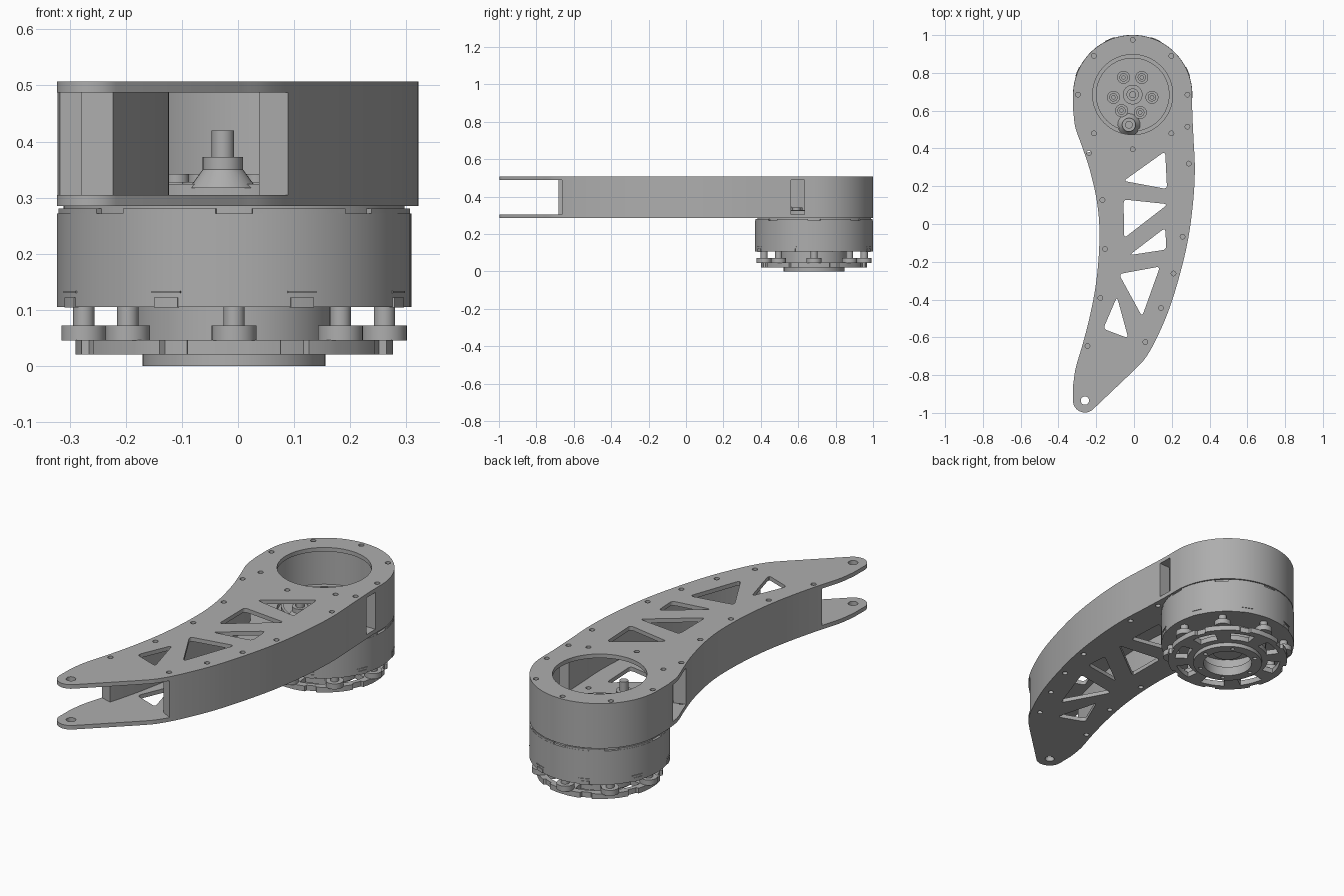
import bpy, bmesh, math
from mathutils import Vector

if "Cube" in bpy.data.objects:
    bpy.data.objects.remove(bpy.data.objects["Cube"], do_unlink=True)

grey = bpy.data.materials.new("machined grey")
grey.use_nodes = True
COLOUR = (0.42, 0.42, 0.42, 1)
grey.diffuse_color = COLOUR
grey.node_tree.nodes["Principled BSDF"].inputs["Base Color"].default_value = COLOUR

HUB = Vector((-0.007, 0.685))      # motor axis
TIP = Vector((-0.26, -0.935))      # pivot at the thin end


def finish(name, mesh):
    mesh.materials.clear()
    mesh.materials.append(grey)
    ob = bpy.data.objects.new(name, mesh)
    bpy.context.collection.objects.link(ob)
    bpy.ops.object.select_all(action='DESELECT')
    ob.select_set(True)
    bpy.context.view_layer.objects.active = ob
    bpy.ops.object.shade_smooth_by_angle(angle=math.radians(30))
    return ob


def slab(name, loops, z0, z1):
    """Extrude a flat shape; loops after the first are holes."""
    cu = bpy.data.curves.new(name, 'CURVE')
    cu.dimensions, cu.fill_mode = '2D', 'BOTH'
    cu.extrude = (z1 - z0) / 2
    for loop in loops:
        sp = cu.splines.new('POLY')
        sp.points.add(len(loop) - 1)
        for p, q in zip(sp.points, loop):
            p.co = (q[0], q[1], 0, 1)
        sp.use_cyclic_u = True
    tmp = bpy.data.objects.new("outline_helper", cu)
    bpy.context.collection.objects.link(tmp)
    dg = bpy.context.evaluated_depsgraph_get()
    mesh = bpy.data.meshes.new_from_object(tmp.evaluated_get(dg))
    bpy.data.objects.remove(tmp)
    bm = bmesh.new()
    bm.from_mesh(mesh)
    bmesh.ops.remove_doubles(bm, verts=bm.verts, dist=1e-5)
    bmesh.ops.recalc_face_normals(bm, faces=bm.faces)
    bmesh.ops.translate(bm, verts=bm.verts, vec=(0, 0, (z0 + z1) / 2))
    bm.to_mesh(mesh)
    bm.free()
    return finish(name, mesh)


def cone(name, c, z0, z1, r0, r1=None, sides=32):
    bm = bmesh.new()
    bmesh.ops.create_cone(bm, cap_ends=True, segments=sides, radius1=r0,
                          radius2=r0 if r1 is None else r1, depth=z1 - z0)
    bmesh.ops.translate(bm, verts=bm.verts, vec=(c[0], c[1], (z0 + z1) / 2))
    mesh = bpy.data.meshes.new(name)
    bm.to_mesh(mesh)
    bm.free()
    return finish(name, mesh)


def polar(c, r, deg):
    a = math.radians(deg)
    return Vector((c[0] + r * math.cos(a), c[1] + r * math.sin(a)))


def arc(c, r, a0, a1, n):
    return [polar(c, r, a0 + (a1 - a0) * i / n) for i in range(n + 1)]


def circle(c, r, n=16):
    return arc(c, r, 0, 360, n)[:-1]


def sector(c, r0, r1, a0, a1, n=8):
    return arc(c, r1, a0, a1, n) + arc(c, r0, a1, a0, n)


def smooth_path(pts, n=12):
    """Catmull-Rom curve through the points."""
    p = [Vector(q) for q in pts]
    p = [2 * p[0] - p[1]] + p + [2 * p[-1] - p[-2]]
    out = []
    for a, b, c, d in zip(p, p[1:], p[2:], p[3:]):
        for i in range(n):
            t = i / n
            out.append(0.5 * (2 * b + (c - a) * t + (2 * a - 5 * b + 4 * c - d) * t * t
                              + (3 * b - a - 3 * c + d) * t ** 3))
    return out + [p[-2]]


def rounded(pts, d=0.022, n=5):
    """Polygon with its corners rounded."""
    p = [Vector(q) for q in pts]
    out = []
    for i, b in enumerate(p):
        s = b + (p[i - 1] - b).normalized() * d
        e = b + (p[(i + 1) % len(p)] - b).normalized() * d
        out += [s.lerp(b, k / n).lerp(b.lerp(e, k / n), k / n) for k in range(n + 1)]
    return out


def wall(name, path, thick=0.06):
    """Upright wall whose outside follows the path, thickened to its left."""
    inner = []
    for i, p in enumerate(path):
        t = (path[min(i + 1, len(path) - 1)] - path[max(i - 1, 0)]).normalized()
        inner.append(p + Vector((-t.y, t.x)) * thick)
    slab(name, [path + inner[::-1]], 0.305, 0.487)


# Arm outline, counter-clockwise from the +x side of the hub
hub_arc = arc(HUB, 0.315, 0, 180, 64)
left = smooth_path([(-0.322, 0.60), (-0.31, 0.51), (-0.275, 0.41), (-0.235, 0.29), (-0.2, 0.14),
                    (-0.184, 0), (-0.186, -0.16), (-0.202, -0.32), (-0.232, -0.48),
                    (-0.27, -0.63), (-0.308, -0.76), (-0.322, -0.85)])
tip_arc = arc(TIP, 0.063, 180, 313, 20)
right = smooth_path([(0, -0.775), (0.06, -0.71), (0.12, -0.605), (0.19, -0.44), (0.25, -0.24),
                     (0.29, -0.06), (0.315, 0.14), (0.322, 0.3), (0.315, 0.45), (0.309, 0.58),
                     (0.308, 0.65)])
outline = hub_arc + left + tip_arc + right

# Lightening cut-outs and bolt holes shared by both plates
cutouts = [rounded(t) for t in (
    [(0.165, 0.385), (0.175, 0.185), (-0.055, 0.228)],
    [(-0.055, 0.13), (0.18, 0.105), (-0.053, -0.075)],
    [(0.165, -0.02), (0.172, -0.135), (-0.025, -0.165)],
    [(-0.08, -0.265), (0.138, -0.225), (0.043, -0.49)],
    [(-0.09, -0.385), (-0.03, -0.605), (-0.163, -0.555)])]
bolts = [polar(HUB, 0.29, 45 * k) for k in range(8)] + [
    (0.283, 0.515), (0.29, 0.32), (0.257, -0.067), (0.209, -0.262), (0.143, -0.445),
    (0.06, -0.625), (-0.238, 0.376), (-0.167, 0.127), (-0.153, -0.132), (-0.178, -0.392),
    (-0.246, -0.646)]
holes = cutouts + [circle(b, 0.0125) for b in bolts] + [circle(TIP, 0.022, 24)]

for name, z in (("lower_plate", 0.285), ("upper_plate", 0.487)):
    slab(name, [outline, circle(HUB, 0.212, 64)] + holes, z, z + 0.02)

# Spacer walls between the plates, with a gap each side of the hub
wall("left_side_wall", [p for p in left if -0.67 < p.y < 0.38])
wall("right_side_wall", [p for p in right if -0.67 < p.y < 0.57])
wall("hub_wall", [p for p in right if p.y > 0.63] + hub_arc + [p for p in left if p.y > 0.55])

# Motor can
cone("motor_can", HUB, 0.105, 0.272, 0.316, sides=96)
cone("motor_collar", HUB, 0.272, 0.285, 0.304, sides=96)
for k in range(8):
    a = 45 * k
    slab("collar_tab", [sector(HUB, 0.3, 0.315, a + 6, a + 39)], 0.271, 0.281)
    slab("can_clip", [sector(HUB, 0.31, 0.319, a + 18.5, a + 26.5)], 0.104, 0.122)
    slab("can_clip_lip", [sector(HUB, 0.31, 0.319, a + 17.5, a + 27.5)], 0.13, 0.134)

# Motor top seen inside the hub
cone("motor_top_disc", HUB, 0.285, 0.318, 0.195, sides=64)
slab("motor_top_rim", [circle(HUB, 0.195, 64), circle(HUB, 0.183, 64)], 0.317, 0.324)
slab("shaft_hub", [circle(HUB, 0.052, 32), circle(HUB, 0.03, 32)], 0.317, 0.335)
cone("shaft", HUB, 0.317, 0.328, 0.018)
for a in (62, 118, 188, 235, 293, 352):
    c = polar(HUB, 0.103, a)
    cone("screw_seat", c, 0.317, 0.328, 0.034)
    slab("screw_head", [circle(c, 0.022, 24), circle(c, 0.01, 6)], 0.327, 0.342)
post = (-0.027, 0.525)
cone("cable_post_foot", post, 0.317, 0.35, 0.06, 0.036)
cone("cable_post_base", post, 0.35, 0.372, 0.036)
cone("cable_post", post, 0.372, 0.42, 0.02)

# Output neck, spoked flange and bottom ring
slab("neck", [circle(HUB, 0.183, 64), circle(HUB, 0.15, 64)], 0.044, 0.106)
windows = [sector(HUB, 0.192, 0.25, 45 * k + 9, 45 * k + 36) for k in range(8)]
notches = [p for k in range(8) for p in
           arc(HUB, 0.284, 45 * k + 5, 45 * k + 17, 4) + arc(HUB, 0.272, 45 * k + 18, 45 * k + 27, 4)
           + arc(HUB, 0.284, 45 * k + 28, 45 * k + 40, 4)]
slab("spoked_flange", [notches, circle(HUB, 0.115, 48)] + windows, 0.02, 0.046)
ring_holes = [circle(polar(HUB, 0.138, 60 * k), 0.01, 12) for k in range(6)]
slab("bottom_ring", [circle(HUB, 0.163, 64), circle(HUB, 0.115, 48)] + ring_holes, 0, 0.02)
cone("output_core", HUB, 0.06, 0.106, 0.07, sides=48)
for k in range(8):
    c = polar(HUB, 0.268, 45 * k)
    cone("foot_pad", c, 0.045, 0.072, 0.04)
    cone("foot_post", c, 0.071, 0.106, 0.019, sides=24)
